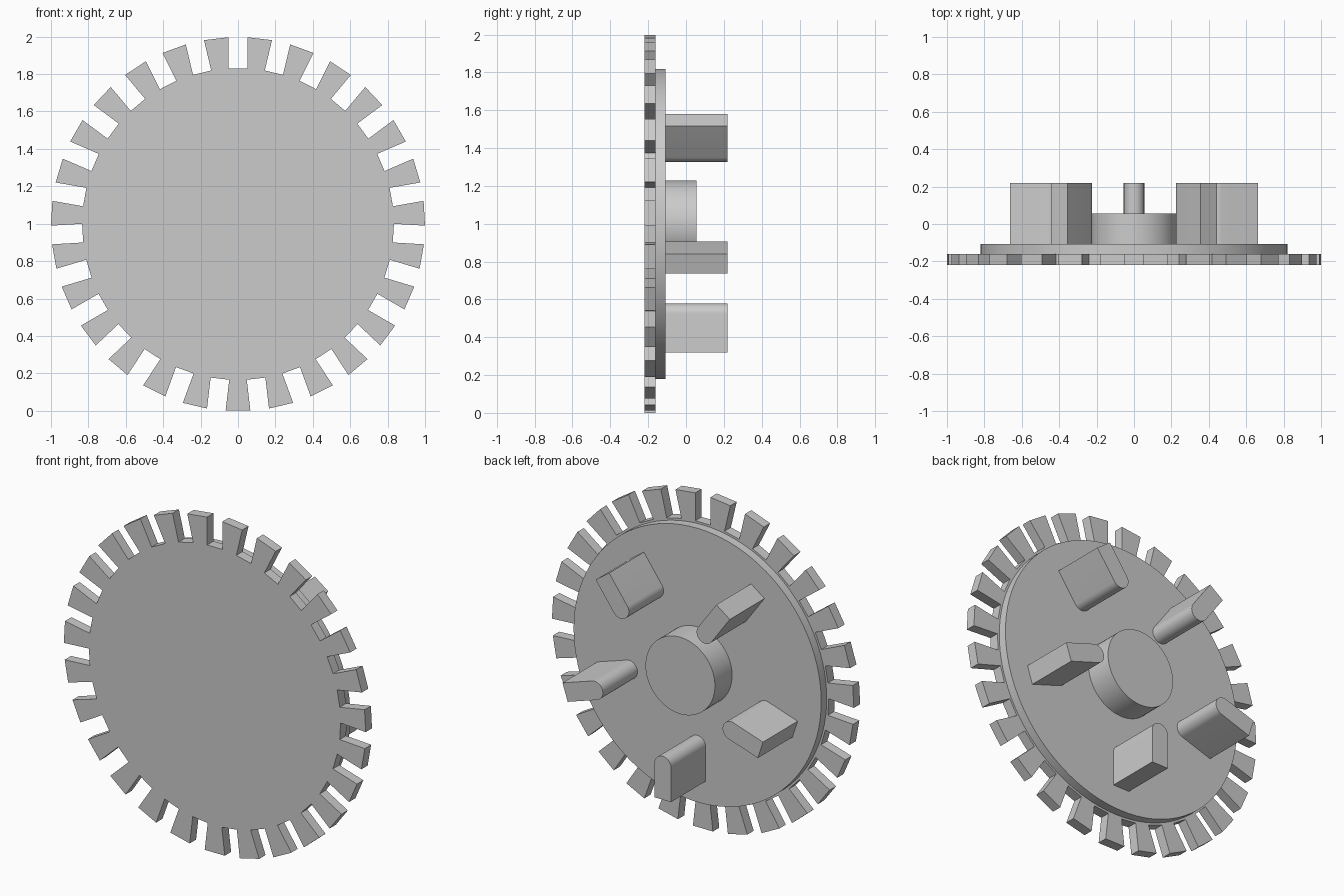
import bpy
import bmesh
from math import cos, sin, pi, radians, sqrt

cube = bpy.data.objects.get("Cube")
if cube:
    bpy.data.objects.remove(cube, do_unlink=True)

CENTRE_Z = 0.998

grey = bpy.data.materials.new("plain grey")
grey.use_nodes = True
colour = (0.6, 0.6, 0.6, 1)
grey.diffuse_color = colour
grey.node_tree.nodes["Principled BSDF"].inputs["Base Color"].default_value = colour


def turn(points, angle):
    """Rotate flat points about the axle."""
    c, s = cos(angle), sin(angle)
    return [(x * c - z * s, x * s + z * c) for x, z in points]


def arc(radius, start, end, steps):
    return [(radius * cos(start + (end - start) * i / steps),
             radius * sin(start + (end - start) * i / steps))
            for i in range(steps + 1)]


def prism(name, outline, front, back):
    """Extrude a closed outline along the axle."""
    bm = bmesh.new()
    face = bm.faces.new([bm.verts.new((x, front, z + CENTRE_Z)) for x, z in outline])
    out = bmesh.ops.extrude_face_region(bm, geom=[face], use_keep_orig=True)
    moved = [v for v in out["geom"] if isinstance(v, bmesh.types.BMVert)]
    bmesh.ops.translate(bm, verts=moved, vec=(0, back - front, 0))
    bmesh.ops.recalc_face_normals(bm, faces=bm.faces)
    mesh = bpy.data.meshes.new(name)
    bm.to_mesh(mesh)
    bm.free()
    mesh.materials.append(grey)
    obj = bpy.data.objects.new(name, mesh)
    bpy.context.collection.objects.link(obj)
    bpy.ops.object.select_all(action="DESELECT")
    obj.select_set(True)
    bpy.context.view_layer.objects.active = obj
    bpy.ops.object.shade_smooth_by_angle(angle=radians(12))
    return obj


# Toothed plate: parallel-sided slots, one of them at the very top
TEETH = 27
half, floor = 0.05, 0.832
rim = sqrt(1 - half ** 2)
slot = [(half, rim), (half, floor), (-half, floor), (-half, rim)]
outline = []
for i in range(TEETH):
    outline += turn(slot, 2 * pi * i / TEETH)
prism("toothed_plate", outline, -0.22, -0.16)

# Backing disc and hub
prism("backing_disc", arc(0.82, 0, 2 * pi, 96)[:-1], -0.16, -0.108)
prism("hub", arc(0.23, 0, 2 * pi, 64)[:-1], -0.108, 0.055)

# Five radial pegs, round towards the hub and square at the outer end
width, inner, outer = 0.055, 0.475, 0.68
peg = [(outer, -width), (outer, width)]
peg += [(x + inner, z) for x, z in arc(width, pi / 2, 3 * pi / 2, 20)]
for i in range(5):
    prism(f"peg_{i + 1}", turn(peg, radians(-90 + 72 * i)), -0.108, 0.22)
